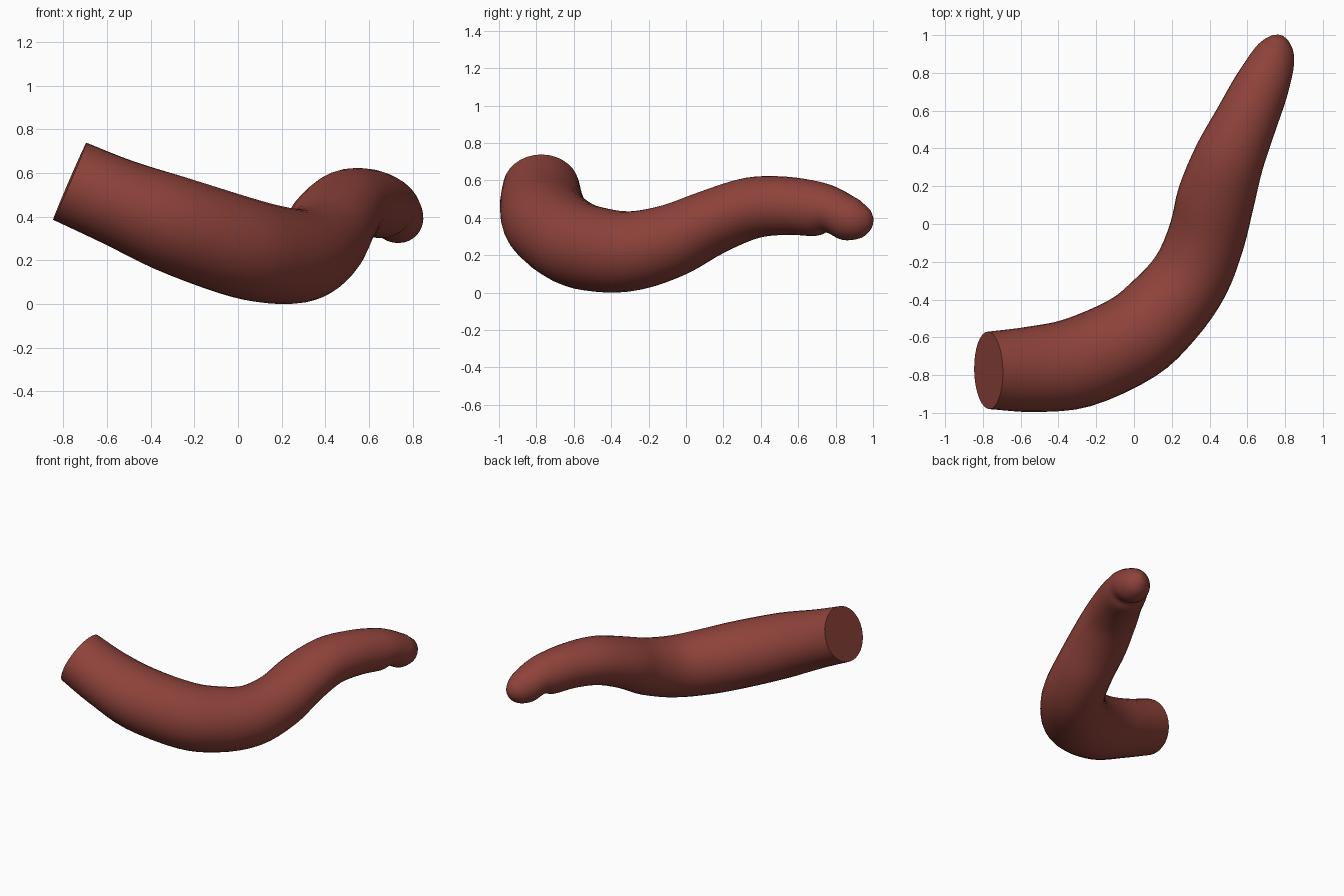
import bpy, bmesh, math
from mathutils import Vector

if "Cube" in bpy.data.objects:
    bpy.data.objects.remove(bpy.data.objects["Cube"])

# centre line stations: x, y, z, half width, half height
stations = [
    (-0.77, -0.775, 0.56, 0.205, 0.192),
    (-0.55, -0.77, 0.465, 0.226, 0.20),
    (-0.30, -0.735, 0.365, 0.240, 0.222),
    (-0.01, -0.605, 0.265, 0.236, 0.230),
    (0.16, -0.455, 0.225, 0.226, 0.225),
    (0.30, -0.275, 0.222, 0.212, 0.212),
    (0.385, -0.065, 0.280, 0.205, 0.195),
    (0.435, 0.14, 0.375, 0.205, 0.175),
    (0.505, 0.35, 0.450, 0.187, 0.165),
    (0.59, 0.54, 0.462, 0.166, 0.155),
    (0.662, 0.70, 0.445, 0.150, 0.146),
    (0.70, 0.785, 0.436, 0.136, 0.122),
    (0.735, 0.87, 0.392, 0.118, 0.118),
    (0.757, 0.935, 0.385, 0.092, 0.096),
    (0.77, 0.982, 0.388, 0.050, 0.055),
    (0.775, 1.0, 0.388, 0.012, 0.012),
]
SIDES, STEPS = 32, 4


def catmull(a, b, c, d, t):
    return tuple(0.5 * (2 * q + (r - p) * t + (2 * p - 5 * q + 4 * r - s) * t * t
                        + (3 * q - p - 3 * r + s) * t ** 3)
                 for p, q, r, s in zip(a, b, c, d))


# smooth path through the stations
first = tuple(2 * a - b for a, b in zip(stations[0], stations[1]))
last = tuple(2 * a - b for a, b in zip(stations[-1], stations[-2]))
pts = [first] + stations + [last]
path = [catmull(*pts[i:i + 4], k / STEPS)
        for i in range(len(stations) - 1) for k in range(STEPS)] + [stations[-1]]

# tapering tube swept along the path
bm = bmesh.new()
rings = []
for i, p in enumerate(path):
    lo, hi = max(i - 4, 0), min(i + 4, len(path) - 1)
    tangent = (Vector(path[hi][:3]) - Vector(path[lo][:3])).normalized()
    side = tangent.cross(Vector((0, 0, 1))).normalized()
    up = side.cross(tangent)
    ring = []
    for k in range(SIDES):
        a = 2 * math.pi * k / SIDES
        ring.append(bm.verts.new(Vector(p[:3]) + side * p[3] * math.cos(a)
                                 + up * p[4] * math.sin(a)))
    rings.append(ring)
for r0, r1 in zip(rings, rings[1:]):
    for k in range(SIDES):
        n = (k + 1) % SIDES
        bm.faces.new((r0[k], r0[n], r1[n], r1[k]))
# flat cut end and closed tip
bm.faces.new(rings[0])
bm.faces.new(rings[-1])
bmesh.ops.recalc_face_normals(bm, faces=bm.faces)
# rest on the ground
low = min(v.co.z for v in bm.verts)
bmesh.ops.translate(bm, verts=bm.verts, vec=(0, 0, -low))

mesh = bpy.data.meshes.new("curved_body")
bm.to_mesh(mesh)
bm.free()
mat = bpy.data.materials.new("brownish red")
mat.diffuse_color = (0.27, 0.055, 0.043, 1)
mat.use_nodes = True
mat.node_tree.nodes["Principled BSDF"].inputs["Base Color"].default_value = mat.diffuse_color
mesh.materials.append(mat)
body = bpy.data.objects.new("curved_body", mesh)
bpy.context.collection.objects.link(body)
bpy.context.view_layer.objects.active = body
body.select_set(True)
bpy.ops.object.shade_smooth_by_angle(angle=math.radians(50))
